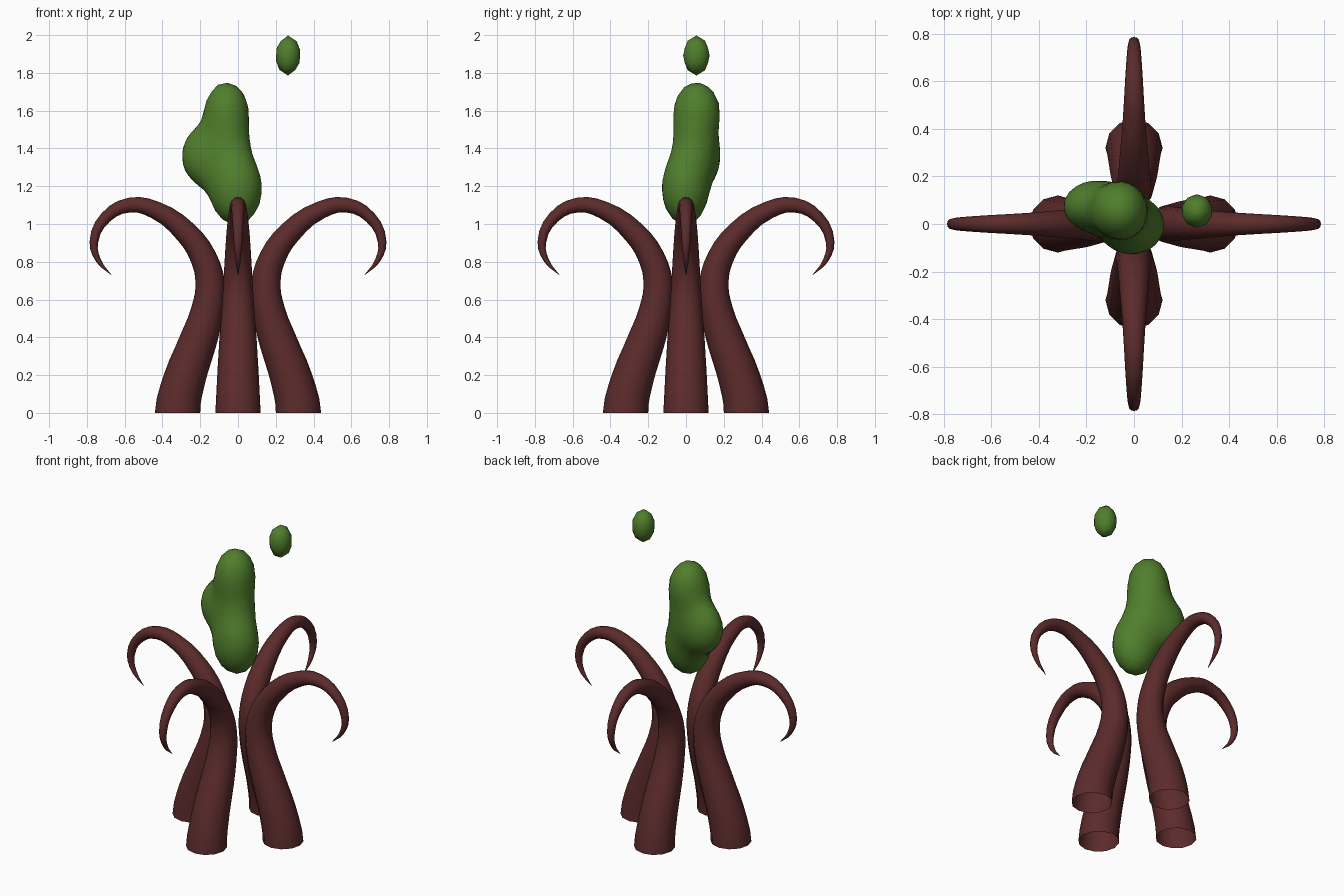
import bpy, bmesh, math
from mathutils import Vector

cube = bpy.data.objects.get("Cube")
if cube:
    bpy.data.objects.remove(cube)


def material(name, rgb):
    m = bpy.data.materials.new(name)
    m.use_nodes = True
    color = (*rgb, 1)
    m.diffuse_color = color
    m.node_tree.nodes["Principled BSDF"].inputs["Base Color"].default_value = color
    return m


red = material("dark red", (0.108, 0.024, 0.024))
green = material("leaf green", (0.08, 0.21, 0.025))

# Tentacle centre line: distance from the axis, height, thickness
PATH = [(0.32, 0, 0.12), (0.283, 0.18, 0.111), (0.215, 0.37, 0.1),
        (0.162, 0.54, 0.087), (0.147, 0.68, 0.078), (0.182, 0.82, 0.07),
        (0.275, 0.955, 0.061), (0.44, 1.075, 0.047), (0.575, 1.1, 0.039),
        (0.7, 1.035, 0.031), (0.763, 0.905, 0.023), (0.738, 0.805, 0.014),
        (0.67, 0.73, 0.001)]


def tentacle(name, angle):
    curve = bpy.data.curves.new(name, "CURVE")
    curve.dimensions = "3D"
    curve.bevel_depth = 1
    curve.bevel_resolution = 4
    curve.resolution_u = 3
    spline = curve.splines.new("BEZIER")
    spline.bezier_points.add(len(PATH) - 1)
    for p, (r, z, width) in zip(spline.bezier_points, PATH):
        p.co = (r, 0, z)
        p.radius = width
        p.handle_left_type = p.handle_right_type = "AUTO"
    # The root rises straight from the floor
    root = spline.bezier_points[0]
    root.handle_left_type = root.handle_right_type = "FREE"
    root.handle_left = (PATH[0][0], 0, -0.06)
    root.handle_right = (PATH[0][0], 0, 0.06)
    curve.materials.append(red)
    obj = bpy.data.objects.new(name, curve)
    bpy.context.collection.objects.link(obj)
    obj.rotation_euler.z = angle
    bpy.ops.object.select_all(action="DESELECT")
    obj.select_set(True)
    bpy.context.view_layer.objects.active = obj
    bpy.ops.object.convert(target="MESH")
    bpy.ops.object.shade_smooth()


for i, side in enumerate(("left", "back", "right", "front")):
    tentacle(side + "_tentacle", i * math.pi / 2)


def blob(name, center, lobes, detail):
    """Sphere whose points slide inwards onto the merged surface of soft lobes."""
    center = Vector(center)

    def field(p):
        total = 0
        for c, size in lobes:
            d2 = sum(((p[k] - c[k]) / size[k]) ** 2 for k in range(3))
            total += math.exp(1.2 * (1 - d2))
        return total

    bm = bmesh.new()
    bmesh.ops.create_icosphere(bm, subdivisions=detail, radius=1)
    for v in bm.verts:
        direction = v.co.normalized()
        reach = 0.6
        while reach > 0.01 and field(center + direction * reach) < 1:
            reach -= 0.002
        v.co = center + direction * reach
    for f in bm.faces:
        f.smooth = True
    mesh = bpy.data.meshes.new(name)
    bm.to_mesh(mesh)
    bm.free()
    mesh.materials.append(green)
    bpy.context.collection.objects.link(bpy.data.objects.new(name, mesh))


# Large lumpy blob rising between the tentacles: base, side, crown, core
blob("large_blob", (-0.07, 0.03, 1.37),
     [((-0.01, -0.005, 1.185), (0.137, 0.123, 0.19)),
      ((-0.165, 0.075, 1.36), (0.132, 0.105, 0.155)),
      ((-0.06, 0.057, 1.6), (0.112, 0.12, 0.15)),
      ((-0.045, 0.045, 1.4), (0.09, 0.09, 0.15))], 4)

# Small droplet floating above
blob("small_blob", (0.265, 0.055, 1.892),
     [((0.265, 0.055, 1.892), (0.067, 0.071, 0.108))], 2)
